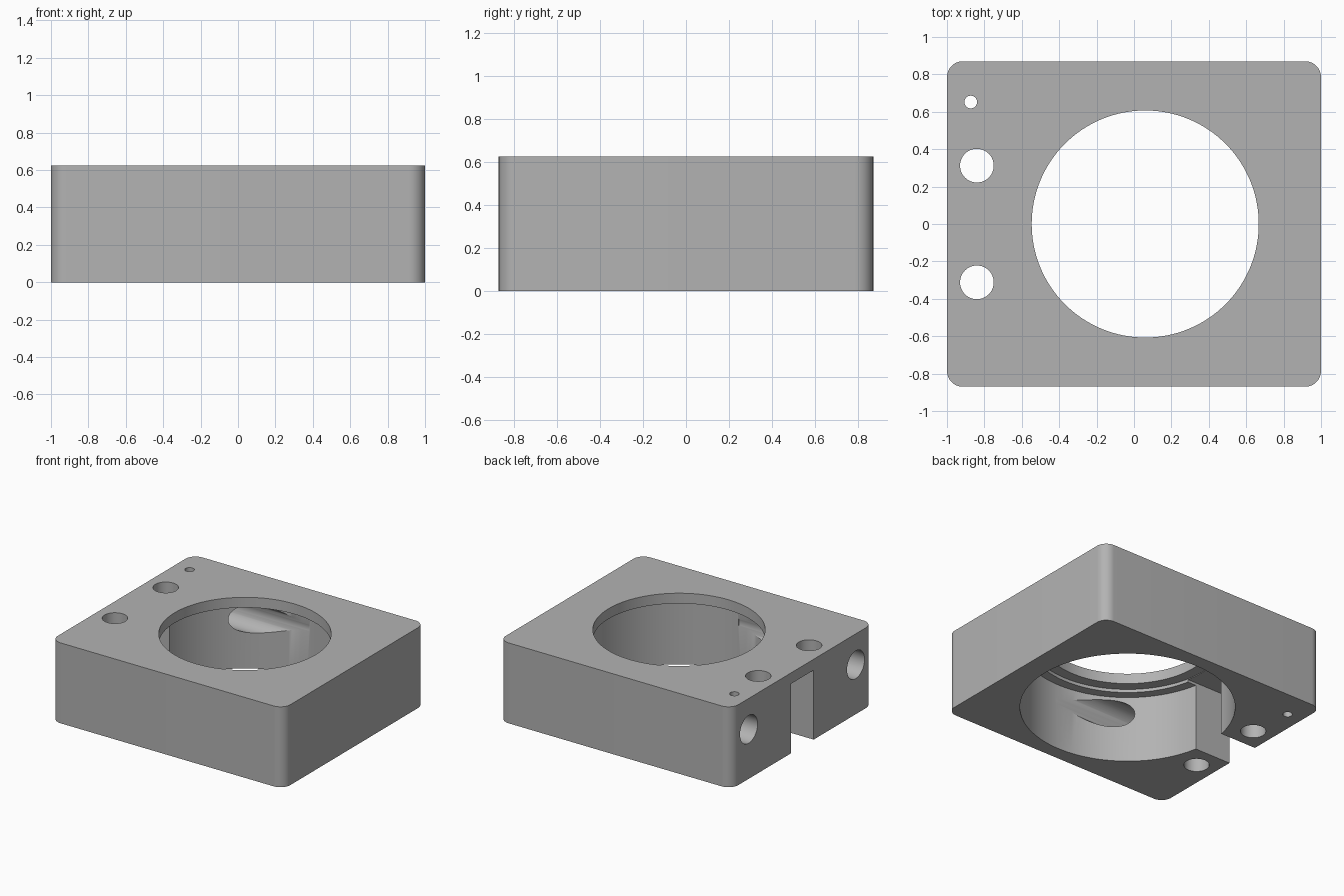
import bpy, bmesh
from math import pi
from mathutils import Matrix, Vector

if "Cube" in bpy.data.objects:
    bpy.data.objects.remove(bpy.data.objects["Cube"], do_unlink=True)

HALF_Y, HEIGHT, CORNER = 0.87, 0.625, 0.085
BORE_X = 0.06

grey = bpy.data.materials.new("machined_grey")
grey.use_nodes = True
colour = (0.45, 0.45, 0.45, 1)
grey.diffuse_color = colour
grey.node_tree.nodes["Principled BSDF"].inputs["Base Color"].default_value = colour


def make_object(name, bm):
    mesh = bpy.data.meshes.new(name)
    bm.to_mesh(mesh)
    bm.free()
    mesh.materials.append(grey)
    obj = bpy.data.objects.new(name, mesh)
    bpy.context.collection.objects.link(obj)
    return obj


def box(name, low, high):
    bm = bmesh.new()
    low, high = Vector(low), Vector(high)
    size = Matrix.Diagonal((*(high - low), 1))
    bmesh.ops.create_cube(bm, size=1, matrix=Matrix.Translation((low + high) / 2) @ size)
    return make_object(name, bm)


def rod(name, start, radius, length, along_x=False, sides=64):
    """Cylinder from start, running up z or along x."""
    bm = bmesh.new()
    turn = Matrix.Rotation(pi / 2, 4, "Y") if along_x else Matrix()
    place = Matrix.Translation(start) @ turn @ Matrix.Translation((0, 0, length / 2))
    bmesh.ops.create_cone(bm, cap_ends=True, segments=sides, radius1=radius,
                          radius2=radius, depth=length, matrix=place)
    return make_object(name, bm)


# Block with rounded upright corners
block = box("housing_block", (-1, -HALF_Y, 0), (1, HALF_Y, HEIGHT))
bm = bmesh.new()
bm.from_mesh(block.data)
upright = [e for e in bm.edges if abs(e.verts[0].co.z - e.verts[1].co.z) > 0.1]
bmesh.ops.bevel(bm, geom=upright, offset=CORNER, segments=12, profile=0.5, affect="EDGES")
bm.to_mesh(block.data)
bm.free()

# Stepped bore: wide below, a shallow seat, then the top lip
cutters = []
for name, radius, top in (("bore", 0.762, 0.52), ("seat", 0.69, 0.545), ("lip", 0.607, 0.8)):
    cutters.append(rod(name + "_cutter", (BORE_X, 0, -0.1), radius, top + 0.1, sides=128))

# Slot from the side into the bore
cutters.append(box("slot_cutter", (-1.1, -0.14, -0.1), (-0.55, 0.14, 0.54)))

# Upright bolt holes and side holes that graze the bore wall
for side in (-1, 1):
    cutters.append(rod("bolt_hole_cutter", (-0.84, side * 0.312, -0.1), 0.09, 1))
    cutters.append(rod("side_hole_cutter", (-1.1, side * 0.657, 0.385), 0.108, 1.18, True))
cutters.append(rod("pin_hole_cutter", (-0.873, 0.652, -0.1), 0.034, 1, sides=32))

# Cut, then remove the cutters
bpy.context.view_layer.objects.active = block
block.select_set(True)
for cutter in cutters:
    mod = block.modifiers.new(cutter.name, "BOOLEAN")
    mod.operation = "DIFFERENCE"
    mod.solver = "EXACT"
    mod.object = cutter
    bpy.ops.object.modifier_apply(modifier=mod.name)
    bpy.data.objects.remove(cutter, do_unlink=True)

bpy.ops.object.shade_smooth_by_angle(angle=pi / 6)
